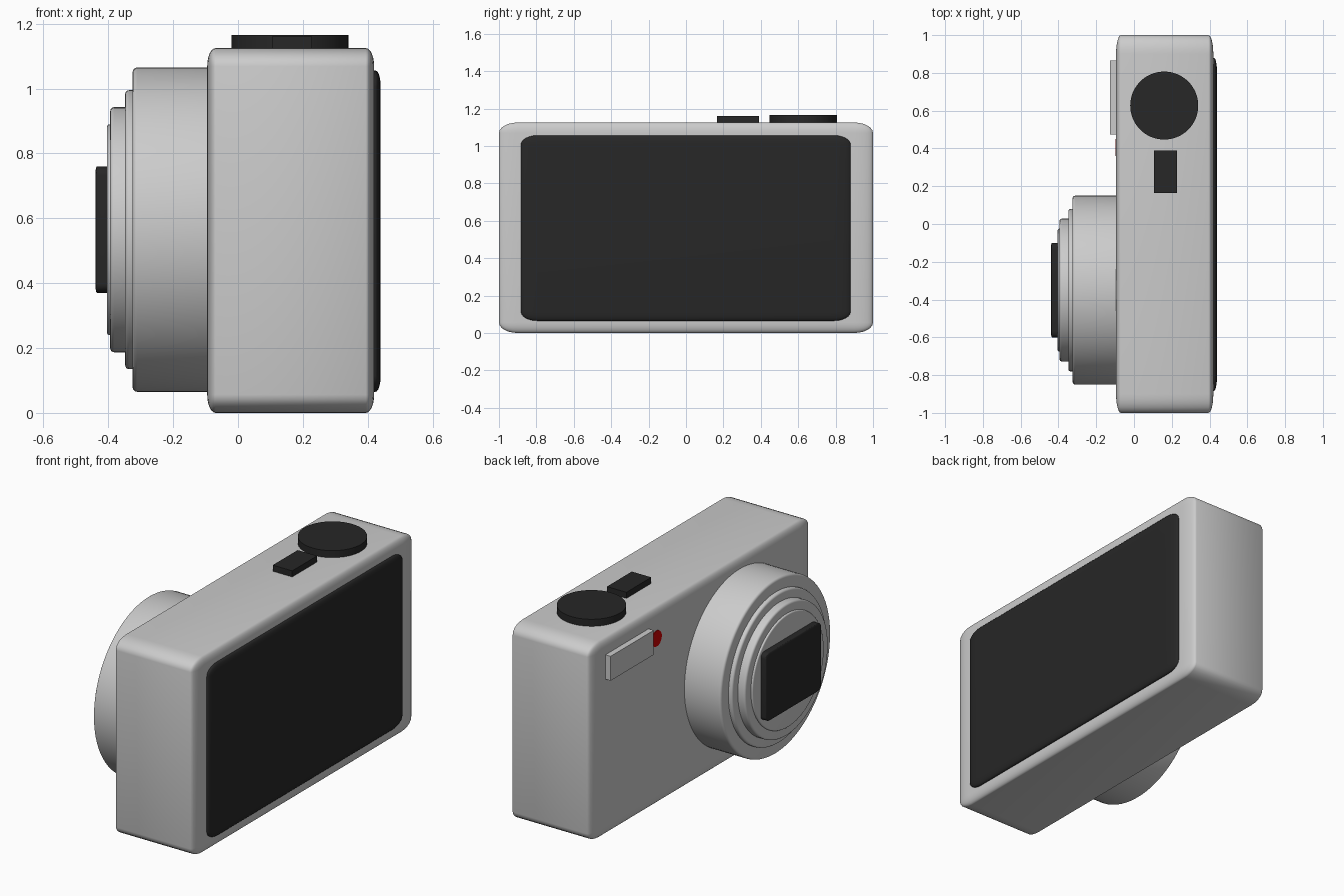
import bpy, bmesh, math
from mathutils import Matrix, Vector

if "Cube" in bpy.data.objects:
    bpy.data.objects.remove(bpy.data.objects["Cube"])


def material(name, rgb):
    m = bpy.data.materials.new(name)
    m.diffuse_color = (*rgb, 1)
    m.use_nodes = True
    m.node_tree.nodes["Principled BSDF"].inputs["Base Color"].default_value = m.diffuse_color
    return m


BLACK = material("black_plastic", (0.02, 0.02, 0.02))
RED = material("red_lamp", (0.6, 0.0, 0.0))
WHITE = material("flash_glass", (0.95, 0.95, 0.95))


def finish(name, bm, mat=None, angle=40):
    bmesh.ops.recalc_face_normals(bm, faces=bm.faces)
    me = bpy.data.meshes.new(name)
    bm.to_mesh(me)
    bm.free()
    ob = bpy.data.objects.new(name, me)
    bpy.context.collection.objects.link(ob)
    if mat:
        me.materials.append(mat)
    bpy.ops.object.select_all(action='DESELECT')
    ob.select_set(True)
    bpy.context.view_layer.objects.active = ob
    bpy.ops.object.shade_smooth_by_angle(angle=math.radians(angle))
    return ob


def block(name, lo, hi, round_=0.0, mat=None):
    """Box between two corners; rounding is a fraction of each side length."""
    bm = bmesh.new()
    bmesh.ops.create_cube(bm, size=1)
    if round_:
        bmesh.ops.bevel(bm, geom=bm.edges[:], offset=round_, segments=6,
                        profile=0.5, affect='EDGES')
    lo, hi = Vector(lo), Vector(hi)
    bmesh.ops.scale(bm, vec=hi - lo, verts=bm.verts)
    bmesh.ops.translate(bm, vec=(lo + hi) / 2, verts=bm.verts)
    return finish(name, bm, mat)


def lathe(name, profile, matrix, mat=None, steps=96):
    """Revolve (radius, height) points round local z, then place."""
    bm = bmesh.new()
    vs = [bm.verts.new((r, 0, h)) for r, h in profile]
    es = [bm.edges.new(p) for p in zip(vs, vs[1:])]
    bmesh.ops.spin(bm, geom=vs + es, cent=(0, 0, 0), axis=(0, 0, 1),
                   angle=2 * math.pi, steps=steps)
    bmesh.ops.remove_doubles(bm, verts=bm.verts, dist=1e-5)
    bm.transform(matrix)
    return finish(name, bm, mat)


def rim(r, h, b, n=4):
    """Rounded outer edge of a ring."""
    return [(r - b + b * math.cos(t), h - b + b * math.sin(t))
            for t in (math.pi / 2 * i / n for i in range(n + 1))]


# Body and rear screen
block("body", (-0.095, -1, 0), (0.42, 1, 1.125), 0.05)
block("screen", (0.12, -0.883, 0.065), (0.44, 0.88, 1.056), 0.05, BLACK)

# Telescoping lens barrel, facing -x
to_front = Matrix.Translation((0, -0.35, 0.565)) @ Matrix.Rotation(-math.pi / 2, 4, 'Y')
barrel = [("lens_barrel", 0.50, 0.05, 0.325, 0.014),
          ("lens_ring_outer", 0.43, 0.28, 0.348, 0.012),
          ("lens_ring_middle", 0.378, 0.30, 0.394, 0.012),
          ("lens_ring_inner", 0.325, 0.34, 0.404, 0.008)]
for name, r, h0, h1, b in barrel:
    lathe(name, [(0, h0), (r, h0)] + rim(r, h1, b) + [(0, h1)], to_front)
block("lens_cover", (-0.44, -0.60, 0.37), (-0.36, -0.10, 0.76), 0.07, BLACK)

# Top controls
lathe("mode_dial", [(0, 1.08), (0.18, 1.08), (0.18, 1.165), (0, 1.165)],
      Matrix.Translation((0.16, 0.627, 0)), BLACK, 64)
block("shutter_button", (0.105, 0.165, 1.08), (0.228, 0.39, 1.16), 0, BLACK)

# Flash and focus lamp
block("flash", (-0.128, 0.475, 0.897), (-0.06, 0.865, 1.037), 0, WHITE)
lathe("focus_lamp", [(0, 0.06), (0.045, 0.06), (0.045, 0.099), (0, 0.099)],
      Matrix.Translation((0, 0.405, 0.955)) @ Matrix.Rotation(-math.pi / 2, 4, 'Y'), RED, 32)
